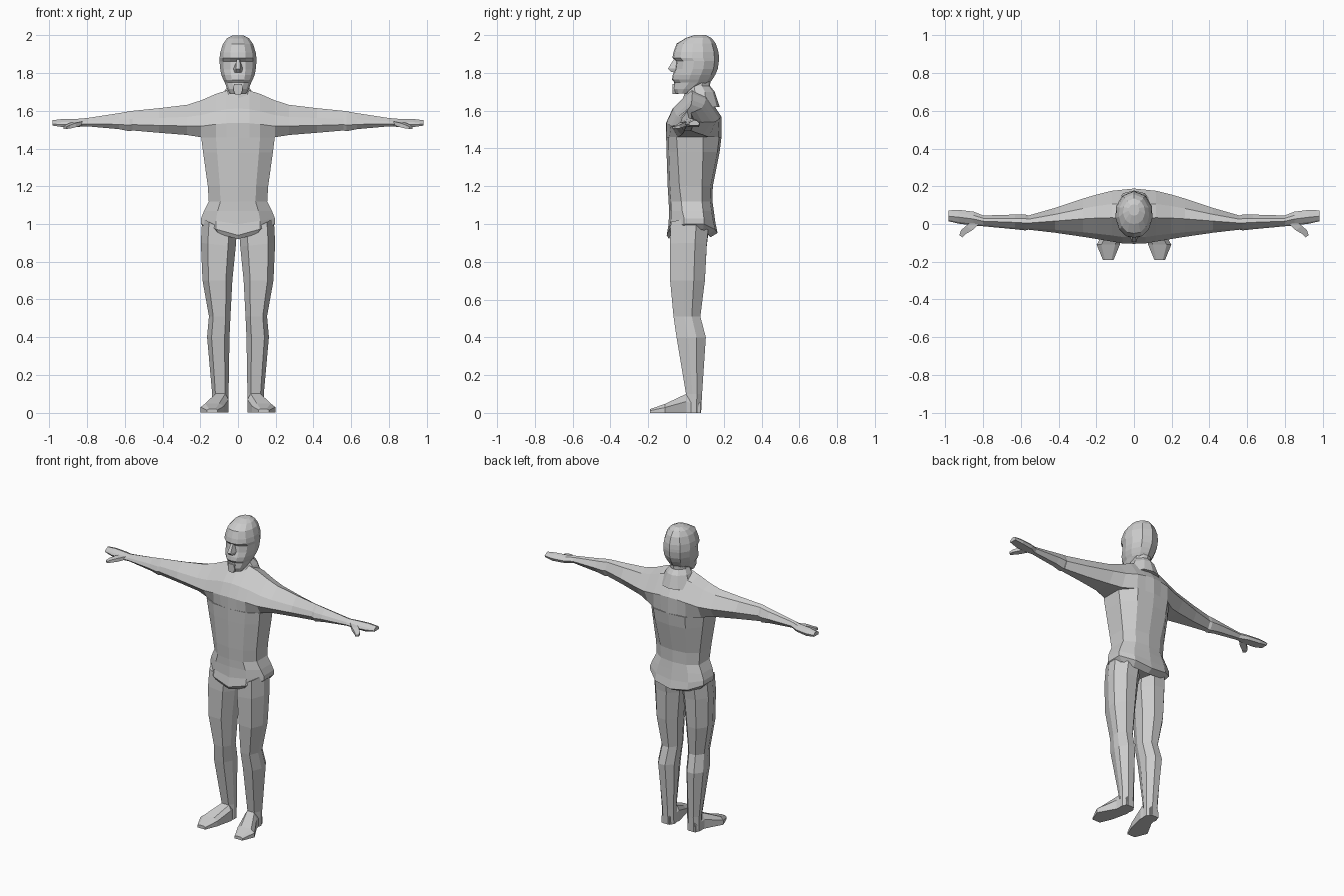
import bpy
import bmesh

default = bpy.data.objects.get("Cube")
if default:
    bpy.data.objects.remove(default, do_unlink=True)

grey = bpy.data.materials.new("plain grey")
grey.use_nodes = True
colour = (.6, .6, .6, 1)
grey.diffuse_color = colour
grey.node_tree.nodes["Principled BSDF"].inputs["Base Color"].default_value = colour


def loft(name, rings):
    """Skin a list of equal-length point rings and cap both ends."""
    bm = bmesh.new()
    loops = [[bm.verts.new(point) for point in ring] for ring in rings]
    count = len(loops[0])
    for lower, upper in zip(loops, loops[1:]):
        for i in range(count):
            j = (i + 1) % count
            bm.faces.new((lower[i], lower[j], upper[j], upper[i]))
    bm.faces.new(loops[0])
    bm.faces.new(loops[-1])
    bmesh.ops.recalc_face_normals(bm, faces=bm.faces)
    mesh = bpy.data.meshes.new(name)
    bm.to_mesh(mesh)
    bm.free()
    mesh.materials.append(grey)
    obj = bpy.data.objects.new(name, mesh)
    bpy.context.collection.objects.link(obj)
    return obj


def mirrored_ring(half):
    """Complete a half ring whose first and last points lie on x = 0."""
    return half + [(-x, y, z) for x, y, z in reversed(half[1:-1])]


def flip(rings, side):
    return [[(side * x, y, z) for x, y, z in ring] for ring in rings]


# Torso: height, half width, front, side front, side back, back
def torso_ring(z, width, front, side_front, side_back, back, drop=0):
    middle = width * .6
    return mirrored_ring([
        (0, front, z - drop), (middle, front + .012, z - drop * .45),
        (width, side_front, z), (width, side_back, z),
        (middle, back - .012, z - drop * .5), (0, back, z - drop * .8)])


torso = [
    (1.46, .195, -.105, -.05, .09, .188),
    (1.38, .185, -.103, -.045, .09, .178),
    (1.2, .16, -.097, -.035, .085, .142),
    (1.12, .155, -.092, -.025, .085, .14),
    (1.07, .18, -.09, -.02, .09, .147),
    (1.03, .196, -.092, -.01, .095, .156, .03),
    (1.0, .196, -.102, -.01, .095, .167, .06),
    (.97, .17, -.09, 0, .09, .13, .05),
]
loft("torso", [torso_ring(*row) for row in torso])


# Shoulders and arms: one sweep from hand to hand
def arm_ring(x, front, back, low, high, inset):
    depth, tall = back - front, high - low
    profile = [(inset, 0), (0, .3), (.12, .6), (.47, 1),
               (.74, .88), (1, .42), (1 - inset, 0)]
    return [(x, front + depth * u, low + tall * v) for u, v in profile]


arm = [
    (0, -.105, .188, 1.46, 1.715, 0),
    (.06, -.103, .182, 1.46, 1.708, .02),
    (.117, -.093, .176, 1.46, 1.69, .02),
    (.195, -.08, .157, 1.46, 1.656, .15),
    (.27, -.068, .135, 1.472, 1.632, .22),
    (.42, -.046, .085, 1.484, 1.614, .25),
    (.56, -.03, .045, 1.496, 1.6, .28),
    (.575, -.034, .05, 1.492, 1.598, .28),
    (.63, -.028, .05, 1.503, 1.588, .28),
    (.8, -.012, .045, 1.518, 1.562, .28),
    (.85, -.008, .065, 1.515, 1.558, .15),
    (.93, .002, .075, 1.514, 1.557, .1),
    (.985, .015, .072, 1.522, 1.55, .1),
]
left_half = [arm_ring(*row) for row in arm]
right_half = flip(left_half[:0:-1], -1)
loft("shoulders_and_arms", right_half + left_half)


# Neck
def neck_ring(z, width, front, back):
    third = (back - front) / 3
    return mirrored_ring([
        (0, front, z), (width * .6, front + third * .3, z),
        (width, front + third, z), (width, back - third, z),
        (width * .5, back - third * .2, z), (0, back, z)])


neck = [(1.8, .05, .01, .13), (1.73, .055, .0, .128),
        (1.7, .075, -.005, .152), (1.62, .11, -.03, .178)]
loft("neck", [neck_ring(*row) for row in neck])


# Head: height, half width, front, back
def head_ring(z, width, front, back):
    depth = back - front
    outline = [(0, 0), (.42, .03), (.8, .17), (1, .42),
               (.96, .66), (.62, .9), (0, 1)]
    return mirrored_ring([(width * u, front + depth * v, z) for u, v in outline])


head = [
    (2.0, .028, .045, .105),
    (1.985, .058, .0, .135),
    (1.955, .08, -.05, .158),
    (1.91, .094, -.066, .172),
    (1.88, .098, -.072, .175),
    (1.862, .098, -.052, .174),
    (1.82, .094, -.058, .168),
    (1.79, .088, -.07, .155),
    (1.765, .078, -.074, .14),
    (1.75, .07, -.062, .128),
    (1.715, .057, -.068, .07),
    (1.69, .043, -.055, .02),
]
loft("head", [head_ring(*row) for row in head])

# Nose and chin ridge
loft("nose", [
    [(-.008, -.062, 1.875), (.008, -.062, 1.875), (.008, -.03, 1.875), (-.008, -.03, 1.875)],
    [(-.012, -.096, 1.822), (.012, -.096, 1.822), (.026, -.05, 1.822), (-.026, -.05, 1.822)],
    [(-.01, -.08, 1.806), (.01, -.08, 1.806), (.022, -.05, 1.8), (-.022, -.05, 1.8)]])
loft("chin", [
    [(-w, -.072, z), (w, -.072, z), (w, -.04, z), (-w, -.04, z)]
    for w, z in ((.022, 1.742), (.024, 1.71), (.016, 1.688))])


# Legs: inner height, outer height, inner x, outer x, front, back
def leg_ring(z_in, z_out, x_in, x_out, front, back):
    outline = [(.22, 0), (.8, 0), (1, .4), (1, .68),
               (.72, 1), (.3, 1), (0, .7), (0, .35)]
    return [(x_in + (x_out - x_in) * u, front + (back - front) * v,
             z_in + (z_out - z_in) * u) for u, v in outline]


leg = [
    (.935, 1.03, .008, .19, -.08, .12),
    (.88, .9, .012, .197, -.085, .11),
    (.7, .7, .03, .188, -.084, .1),
    (.51, .51, .04, .154, -.066, .076),
    (.4, .4, .045, .164, -.05, .105),
    (.1, .1, .05, .137, 0, .085),
    (0, 0, .05, .135, 0, .08),
]

# Feet: y, inner x, outer x, height
foot = [(.078, .065, .125, .07), (0, .05, .137, .1),
        (-.11, .075, .198, .048), (-.19, .108, .165, .02)]


def foot_ring(y, x_in, x_out, top):
    bevel = (x_out - x_in) * .2
    return [(x_in, y, 0), (x_out, y, 0), (x_out, y, top * .6),
            (x_out - bevel, y, top), (x_in + bevel, y, top), (x_in, y, top * .7)]


# Thumb: centre x, y, z and half size
def thumb_ring(x, y, z, size):
    return [(x - size, y - size, z - size * .7), (x + size, y + size * .5, z - size * .7),
            (x + size, y + size * .5, z + size * .7), (x - size, y - size, z + size * .7)]


thumb = [(.835, .015, 1.535, .014), (.875, -.018, 1.525, .016),
         (.905, -.04, 1.515, .013), (.918, -.063, 1.51, .008)]

for label, side in (("left", 1), ("right", -1)):
    loft(label + "_leg", flip([leg_ring(*row) for row in leg], side))
    loft(label + "_foot", flip([foot_ring(*row) for row in foot], side))
    loft(label + "_thumb", flip([thumb_ring(*row) for row in thumb], side))
